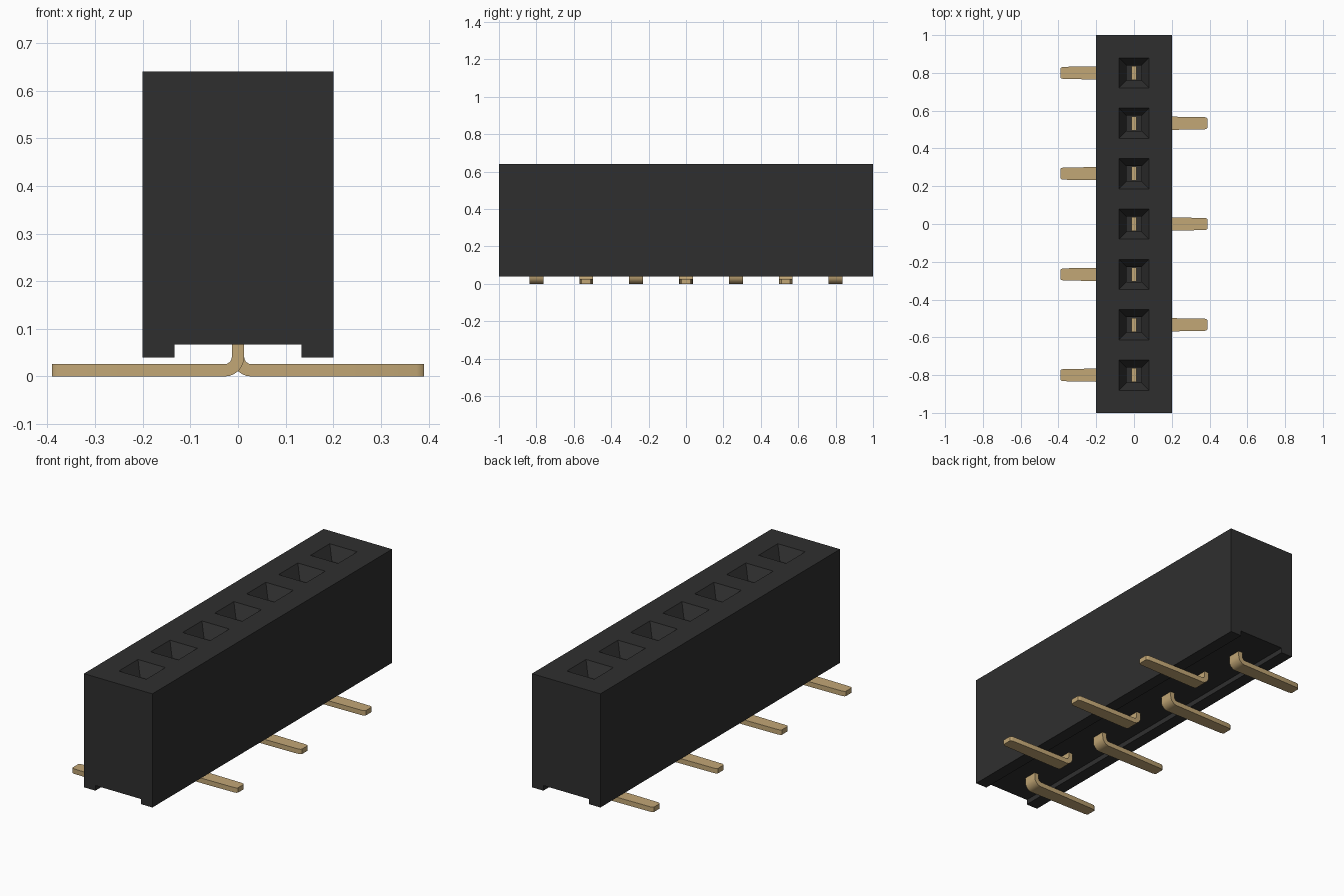
import bpy, bmesh, math

cube = bpy.data.objects.get("Cube")
if cube:
    bpy.data.objects.remove(cube, do_unlink=True)

COUNT = 7
PITCH = 0.2667
POSITIONS = [0.8 - i * PITCH for i in range(COUNT)]


def material(name, rgb, rough, metal=0.0):
    m = bpy.data.materials.new(name)
    m.use_nodes = True
    m.diffuse_color = (*rgb, 1)
    p = m.node_tree.nodes["Principled BSDF"]
    p.inputs["Base Color"].default_value = (*rgb, 1)
    p.inputs["Roughness"].default_value = rough
    p.inputs["Metallic"].default_value = metal
    return m


black = material("black plastic", (0.028, 0.028, 0.028), 0.6)
gold = material("gold metal", (0.54, 0.385, 0.18), 0.4)


def finish(name, bm, mat):
    bmesh.ops.recalc_face_normals(bm, faces=bm.faces)
    me = bpy.data.meshes.new(name)
    bm.to_mesh(me)
    bm.free()
    me.materials.append(mat)
    ob = bpy.data.objects.new(name, me)
    bpy.context.collection.objects.link(ob)
    return ob


def extrude_profile(bm, pts, y0, y1):
    """Extrude an x-z outline along y."""
    face = bm.faces.new([bm.verts.new((x, y0, z)) for x, z in pts])
    new = bmesh.ops.extrude_face_region(bm, geom=[face])["geom"]
    verts = [g for g in new if isinstance(g, bmesh.types.BMVert)]
    bmesh.ops.translate(bm, verts=verts, vec=(0, y1 - y0, 0))


def activate(ob):
    bpy.ops.object.select_all(action="DESELECT")
    ob.select_set(True)
    bpy.context.view_layer.objects.active = ob


# Housing: block with a channel along the underside
bm = bmesh.new()
extrude_profile(bm, [(-0.2, 0.04), (-0.133, 0.04), (-0.133, 0.067), (0.133, 0.067),
                     (0.133, 0.04), (0.2, 0.04), (0.2, 0.64), (-0.2, 0.64)], -1, 1)
housing = finish("housing", bm, black)

# Socket cutter: a funnel above a square shaft, for every contact
bm = bmesh.new()
for y in POSITIONS:
    rings = []
    for half, z in [(0.08, 0.66), (0.08, 0.64), (0.04, 0.575), (0.04, 0.12)]:
        rings.append([bm.verts.new((sx * half, y + sy * half, z))
                      for sx, sy in [(-1, -1), (1, -1), (1, 1), (-1, 1)]])
    for a, b in zip(rings, rings[1:]):
        for i in range(4):
            j = (i + 1) % 4
            bm.faces.new((a[i], a[j], b[j], b[i]))
    bm.faces.new(rings[0])
    bm.faces.new(rings[-1][::-1])
cutter = finish("socket_cutter", bm, black)
cutter.hide_render = True

activate(housing)
mod = housing.modifiers.new("sockets", "BOOLEAN")
mod.operation = "DIFFERENCE"
mod.solver = "EXACT"
mod.object = cutter
bpy.ops.object.modifier_apply(modifier=mod.name)
bpy.data.objects.remove(cutter, do_unlink=True)


def make_contact(index, y, side):
    """Bent strip: upright blade in the socket, foot running out to one side."""
    half_t, half_w, inner, outer = 0.013, 0.037, 0.015, 0.041
    top, tip, steps = 0.4, 0.39, 6
    angles = [math.pi / 2 * i / steps for i in range(steps + 1)]
    cx, cz = half_t + inner, outer

    def arc(r):
        return [(cx - r * math.cos(a), cz - r * math.sin(a)) for a in angles]

    # Cross-sections from the blade top, round the bend, to the foot tip
    stations = [((half_t, top), (-half_t, top), half_w)]
    stations += [(i, o, half_w) for i, o in zip(arc(inner), arc(outer))]
    stations += [((x, 2 * half_t), (x, 0), w)
                 for x, w in [(0.2, 0.035), (0.375, 0.032), (0.385, 0.029), (tip, 0.024)]]
    bm = bmesh.new()
    rings = []
    for (xi, zi), (xo, zo), w in stations:
        rings.append([bm.verts.new((side * x, y + s * w, z))
                      for x, z, s in [(xi, zi, -1), (xi, zi, 1), (xo, zo, 1), (xo, zo, -1)]])
    for a, b in zip(rings, rings[1:]):
        for i in range(4):
            j = (i + 1) % 4
            bm.faces.new((a[i], a[j], b[j], b[i]))
    bm.faces.new(rings[0])
    bm.faces.new(rings[-1][::-1])
    ob = finish(f"contact_{index + 1}", bm, gold)
    activate(ob)
    bpy.ops.object.shade_smooth_by_angle(angle=math.radians(30))


# Feet alternate between the right and left sides
for i, y in enumerate(POSITIONS):
    make_contact(i, y, -1 if i % 2 == 0 else 1)
